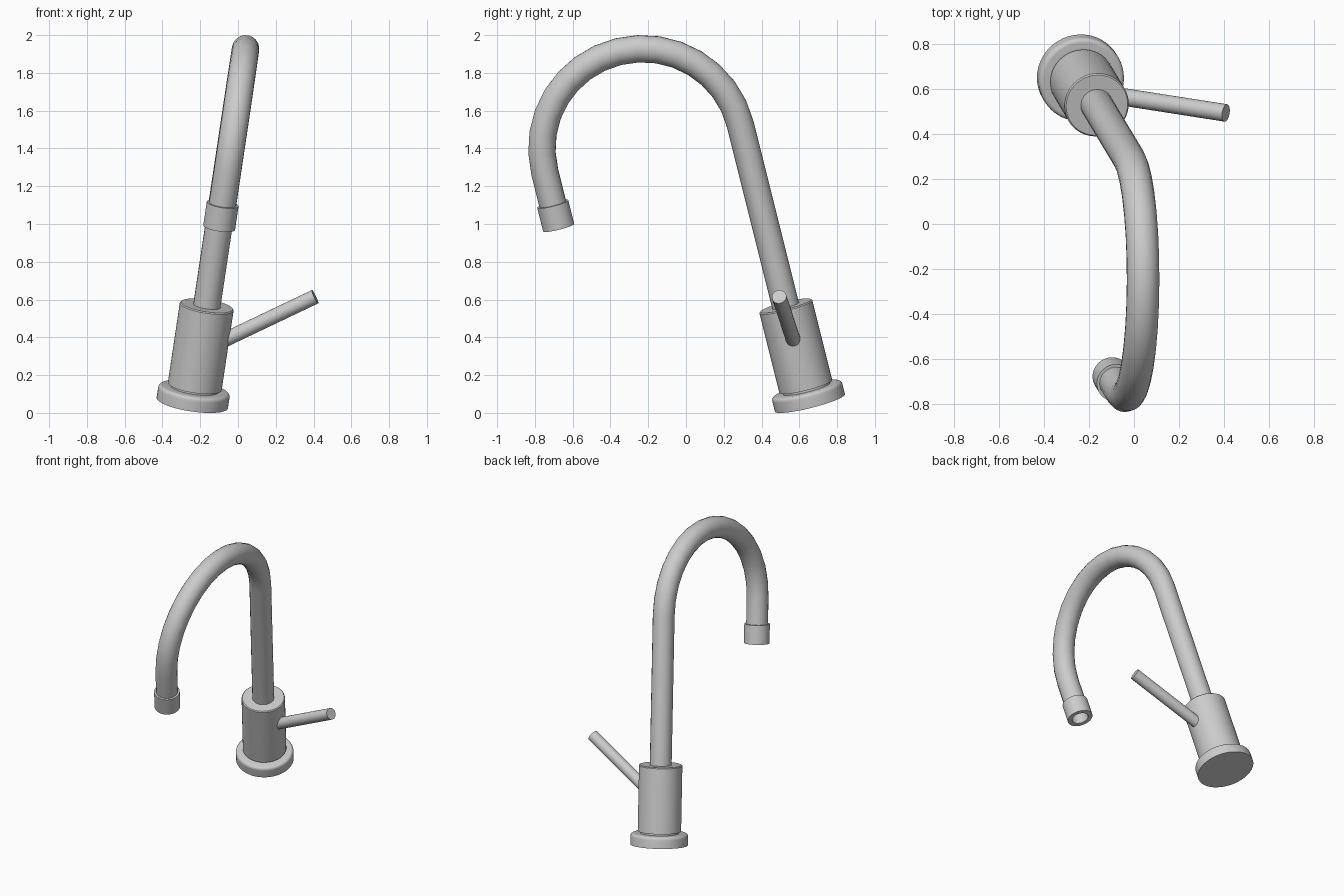
import bpy, bmesh, math
from mathutils import Vector

cube = bpy.data.objects.get("Cube")
if cube:
    bpy.data.objects.remove(cube, do_unlink=True)

# Brushed metal
metal = bpy.data.materials.new("brushed_grey_metal")
metal.use_nodes = True
GREY = (0.6, 0.6, 0.6, 1)
metal.diffuse_color = GREY
metal.node_tree.nodes["Principled BSDF"].inputs["Base Color"].default_value = GREY

# Tilted frame of the tap: UP follows the body, OUT points along the spout
UP = Vector((0.144, -0.24, 0.96)).normalized()
OUT = Vector((-0.033, -0.971, -0.238))
OUT = (OUT - UP * OUT.dot(UP)).normalized()
BASE = Vector((-0.242, 0.656, 0.053))
BODY_TOP = 0.536
BEND_R = 0.533


def finish(obj):
    if not obj.data.materials:
        obj.data.materials.append(metal)
    bpy.ops.object.select_all(action='DESELECT')
    obj.select_set(True)
    bpy.context.view_layer.objects.active = obj
    bpy.ops.object.shade_smooth_by_angle(angle=math.radians(35))


def lathe(name, profile, origin, axis, sides=48):
    """Revolve (radius, height) points about an axis."""
    bm = bmesh.new()
    verts = [bm.verts.new((r, 0, h)) for r, h in profile]
    edges = [bm.edges.new(pair) for pair in zip(verts, verts[1:])]
    bmesh.ops.spin(bm, geom=verts + edges, cent=(0, 0, 0), axis=(0, 0, 1),
                   angle=math.tau, steps=sides)
    bmesh.ops.remove_doubles(bm, verts=bm.verts, dist=0.0001)
    bmesh.ops.recalc_face_normals(bm, faces=bm.faces)
    mesh = bpy.data.meshes.new(name)
    bm.to_mesh(mesh)
    bm.free()
    obj = bpy.data.objects.new(name, mesh)
    obj.location = origin
    obj.rotation_mode = 'QUATERNION'
    obj.rotation_quaternion = axis.to_track_quat('Z', 'Y')
    bpy.context.collection.objects.link(obj)
    finish(obj)
    return obj


# Foot with a rounded upper edge
foot = [(0, 0), (0.191, 0), (0.191, 0.055)]
foot += [(0.171 + 0.02 * math.cos(a), 0.058 + 0.02 * math.sin(a))
         for a in (math.radians(d) for d in (15, 30, 45, 60, 75, 90))]
lathe("foot_flange", foot + [(0, 0.078)], BASE, UP)

# Narrow neck and main body
lathe("body_neck", [(0, 0.07), (0.128, 0.07), (0.128, 0.1), (0, 0.1)], BASE, UP)
lathe("body", [(0, 0.09), (0.144, 0.09), (0.144, BODY_TOP - 0.006),
               (0.138, BODY_TOP), (0, BODY_TOP)], BASE, UP)

# Lever handle
tip = Vector((0.408, 0.493, 0.615))
root = BASE + UP * 0.283
length = (tip - root).length
lathe("lever_handle", [(0, 0.05), (0.039, 0.05), (0.039, length), (0, length)],
      root, (tip - root).normalized(), 24)

# Gooseneck pipe: straight riser, half-circle bend, short drop
bend_height = BODY_TOP + 1.0
nozzle_height = BODY_TOP + 0.695
path = [(0, BODY_TOP - 0.03)]
SEGMENTS = 16
for i in range(SEGMENTS + 1):
    a = math.pi * i / SEGMENTS
    path.append((BEND_R * (1 - math.cos(a)), bend_height + BEND_R * math.sin(a)))
path.append((2 * BEND_R, nozzle_height + 0.1))

curve = bpy.data.curves.new("gooseneck_pipe", 'CURVE')
curve.dimensions = '3D'
curve.bevel_depth = 0.0725
curve.bevel_resolution = 8
curve.use_fill_caps = True
spline = curve.splines.new('POLY')
spline.points.add(len(path) - 1)
for point, (out, up) in zip(spline.points, path):
    point.co = (*(BASE + OUT * out + UP * up), 1)
pipe = bpy.data.objects.new("gooseneck_pipe", curve)
bpy.context.collection.objects.link(pipe)
bpy.ops.object.select_all(action='DESELECT')
pipe.select_set(True)
bpy.context.view_layer.objects.active = pipe
bpy.ops.object.convert(target='MESH')
finish(bpy.context.view_layer.objects.active)

# Nozzle collar with a recessed outlet
lathe("nozzle_collar", [(0, 0.08), (0.055, 0.08), (0.055, 0), (0.085, 0),
                        (0.085, 0.13), (0.06, 0.13)],
      BASE + OUT * 2 * BEND_R + UP * nozzle_height, UP)
